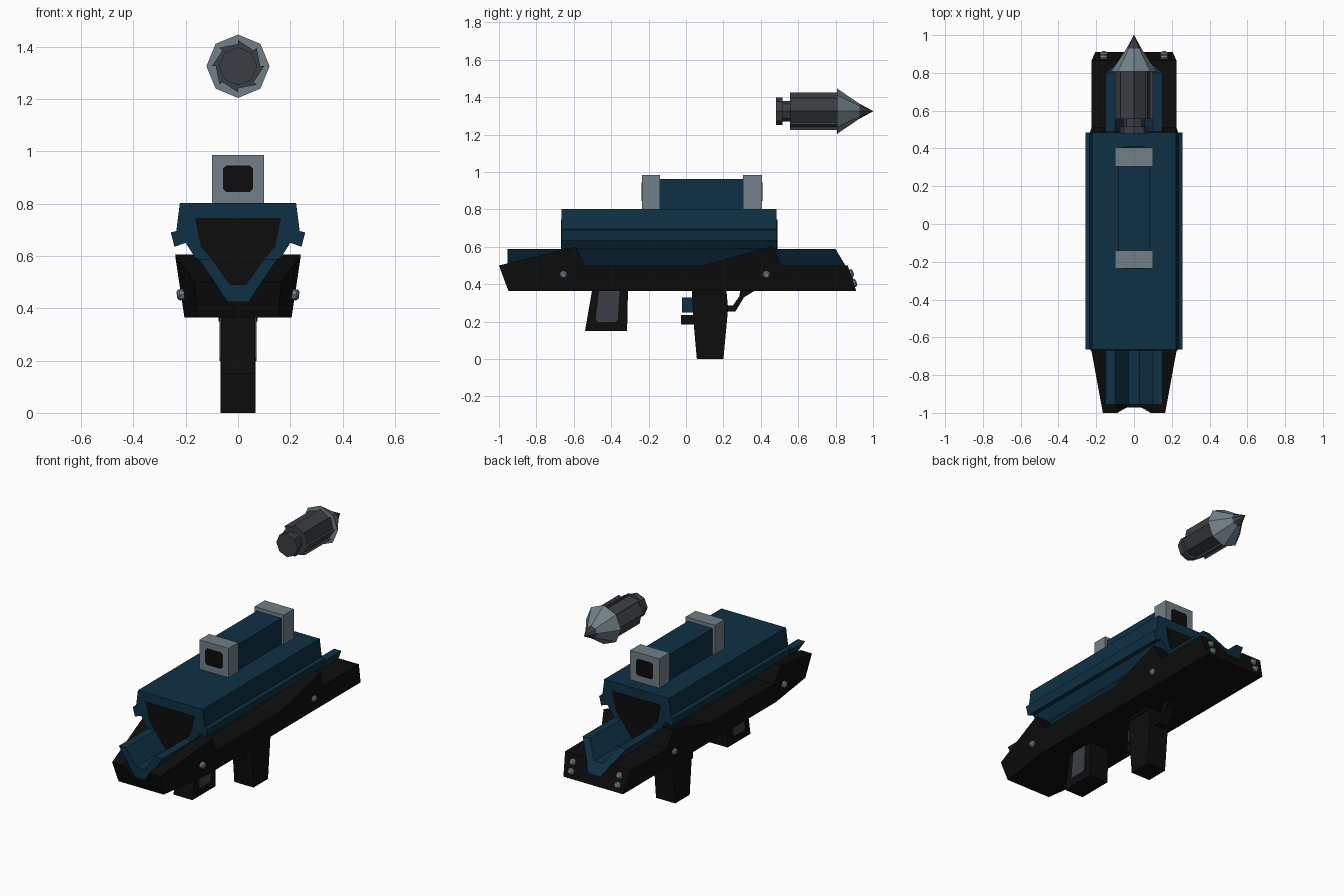
import bpy, bmesh, math
from mathutils import Vector

if "Cube" in bpy.data.objects:
    bpy.data.objects.remove(bpy.data.objects["Cube"])


def material(name, rgb):
    m = bpy.data.materials.new(name)
    m.use_nodes = True
    m.diffuse_color = (*rgb, 1)
    m.node_tree.nodes["Principled BSDF"].inputs["Base Color"].default_value = (*rgb, 1)
    return m


BLUE = material("navy blue", (0.0045, 0.03, 0.06))
BLACK = material("black", (0.004, 0.004, 0.004))
GREY = material("light grey", (0.165, 0.215, 0.24))
DARK = material("dark grey", (0.043, 0.05, 0.058))


def loft(name, rings, mat):
    """Skin equal-length closed rings and cap both ends."""
    bm = bmesh.new()
    loops = [[bm.verts.new(p) for p in r] for r in rings]
    n = len(loops[0])
    for a, b in zip(loops, loops[1:]):
        for i in range(n):
            j = (i + 1) % n
            bm.faces.new((a[i], a[j], b[j], b[i]))
    bm.faces.new(loops[0])
    bm.faces.new(loops[-1])
    bmesh.ops.recalc_face_normals(bm, faces=bm.faces)
    me = bpy.data.meshes.new(name)
    bm.to_mesh(me)
    bm.free()
    me.materials.append(mat)
    ob = bpy.data.objects.new(name, me)
    bpy.context.collection.objects.link(ob)
    return ob


def both(half):
    """Close a right-hand (x, z) outline with its mirror image."""
    return half + [(-x, z) for x, z in reversed(half)]


def along_y(name, section, y0, y1, mat):
    return loft(name, [[(x, y, z) for x, z in section] for y in (y0, y1)], mat)


def along_x(name, profile, x0, x1, mat):
    return loft(name, [[(x, y, z) for y, z in profile] for x in (x0, x1)], mat)


def box(name, w, y0, y1, z0, z1, mat):
    return along_y(name, both([(w, z0), (w, z1)]), y0, y1, mat)


# Lower stock: tapered tray with a V groove and raised humps
BASE, GROOVE = 0.365, 0.425
stations = [  # top y, bottom y, top z, top half width, bottom half width
    (-1.0, -0.95, 0.5, 0.165, 0.155),
    (-0.59, -0.59, 0.6, 0.24, 0.205),
    (-0.54, -0.54, 0.5, 0.225, 0.205),
    (0.09, 0.09, 0.5, 0.225, 0.205),
    (0.465, 0.465, 0.605, 0.24, 0.205),
    (0.51, 0.51, 0.5, 0.225, 0.205),
    (0.865, 0.91, 0.5, 0.225, 0.205)]
rings = []
for yt, yb, zt, wt, wb in stations:
    inner = 0.04 + (zt - GROOVE) * 0.65
    half = [(wb, BASE), (wt, zt), (inner, zt), (0.04, GROOVE)]
    rings.append([(x, yb + (yt - yb) * (z - BASE) / (zt - BASE), z) for x, z in both(half)])
loft("lower_stock", rings, BLACK)

# Open launch channel running the full length
channel = both([(0.04, 0.425), (0.15, 0.588), (0.1, 0.588), (0.03, 0.49)][::-1])
loft("launch_channel",
     [[(x, -0.955, z) for x, z in channel],
      [(x, 0.8 + (0.588 - z) * 0.6, z) for x, z in channel]], BLUE)

# Main housing with side ribs
housing = both([(0.222, 0.803), (0.236, 0.695), (0.257, 0.69), (0.243, 0.635),
                (0.2, 0.65), (0.165, 0.595), (0.14, 0.58), (0.04, 0.426)])
along_y("main_housing", housing, -0.665, 0.485, BLUE)

# Bore openings at both ends
bore = both([(0.165, 0.745), (0.142, 0.635), (0.09, 0.572), (0.03, 0.491)])
along_y("front_bore", bore, -0.669, -0.664, BLACK)
along_y("rear_bore", bore, 0.484, 0.489, BLACK)

# Sight rail with end blocks and dark apertures
box("sight_rail", 0.085, -0.14, 0.305, 0.8, 0.962, BLUE)
box("front_sight_block", 0.1, -0.235, -0.14, 0.8, 0.985, GREY)
box("rear_sight_block", 0.1, 0.305, 0.405, 0.8, 0.985, GREY)
aperture = both([(0.046, 0.845), (0.058, 0.857), (0.058, 0.933), (0.046, 0.945)])
along_y("front_aperture", aperture, -0.239, -0.234, BLACK)
along_y("rear_aperture", aperture, 0.404, 0.409, BLACK)

# Grips
along_x("front_grip", [(-0.5, 0.38), (-0.31, 0.38), (-0.315, 0.15), (-0.54, 0.15)],
        -0.065, 0.065, BLACK)
panel = [(-0.465, 0.364), (-0.355, 0.364), (-0.365, 0.21), (-0.375, 0.198),
         (-0.47, 0.198), (-0.482, 0.21)]
for side, s in (("left", 1), ("right", -1)):
    along_x(side + "_grip_panel", panel, s * 0.064, s * 0.07, DARK)
along_x("rear_grip", [(0.03, 0.38), (0.215, 0.38), (0.225, 0.27), (0.2, 0), (0.058, 0),
                      (0.04, 0.2)], -0.066, 0.066, BLACK)
box("grip_collar", 0.075, 0.035, 0.215, 0.35, 0.37, BLACK)

# Trigger, stop and rear brace
box("trigger", 0.03, -0.022, 0.04, 0.25, 0.33, BLUE)
box("trigger_stop", 0.03, -0.027, 0.05, 0.185, 0.235, BLACK)
along_x("rear_brace", [(0.21, 0.255), (0.265, 0.255), (0.31, 0.33), (0.375, 0.37),
                       (0.29, 0.37), (0.285, 0.335), (0.25, 0.285), (0.21, 0.285)],
        -0.03, 0.03, BLACK)


def bolt(name, centre, normal):
    """Low eight-sided bolt head facing along the normal."""
    c, q = Vector(centre), Vector(normal).to_track_quat("Z", "Y")
    rings = []
    for r, h in ((0.021, -0.015), (0.021, 0.008), (0.013, 0.016)):
        rings.append([c + q @ Vector((r * math.cos(a), r * math.sin(a), h))
                      for a in (math.tau * k / 8 for k in range(8))])
    loft(name, rings, GREY)


for side, s in (("left", 1), ("right", -1)):
    bolt(side + "_front_bolt", (s * 0.215, -0.655, 0.452), (s, 0, -0.15))
    bolt(side + "_middle_bolt", (s * 0.218, 0.43, 0.452), (s, 0, -0.15))
    bolt(side + "_rear_upper_bolt", (s * 0.16, 0.88, 0.458), (0, 1, 0.33))
    bolt(side + "_rear_lower_bolt", (s * 0.16, 0.897, 0.405), (0, 1, 0.33))


# Rocket floating above the rear
def turned(name, steps, mat, notch=None):
    rings = []
    for r, y in steps:
        ring = []
        for k in range(8):
            a = math.tau * k / 8
            for q in ([r, notch] if notch else [r]):
                ring.append((q * math.cos(a), y, 1.325 + q * math.sin(a)))
        rings.append(ring)
    loft(name, rings, mat)


turned("rocket_tail", [(0.073, 0.48), (0.073, 0.515), (0.055, 0.515), (0.055, 0.56)], DARK)
turned("rocket_body", [(0.1, 0.555), (0.1, 0.812)], DARK, notch=0.085)
turned("rocket_cone", [(0.121, 0.808), (0.035, 0.935)], GREY)
turned("rocket_tip", [(0.04, 0.928), (0.001, 1.0)], DARK)
